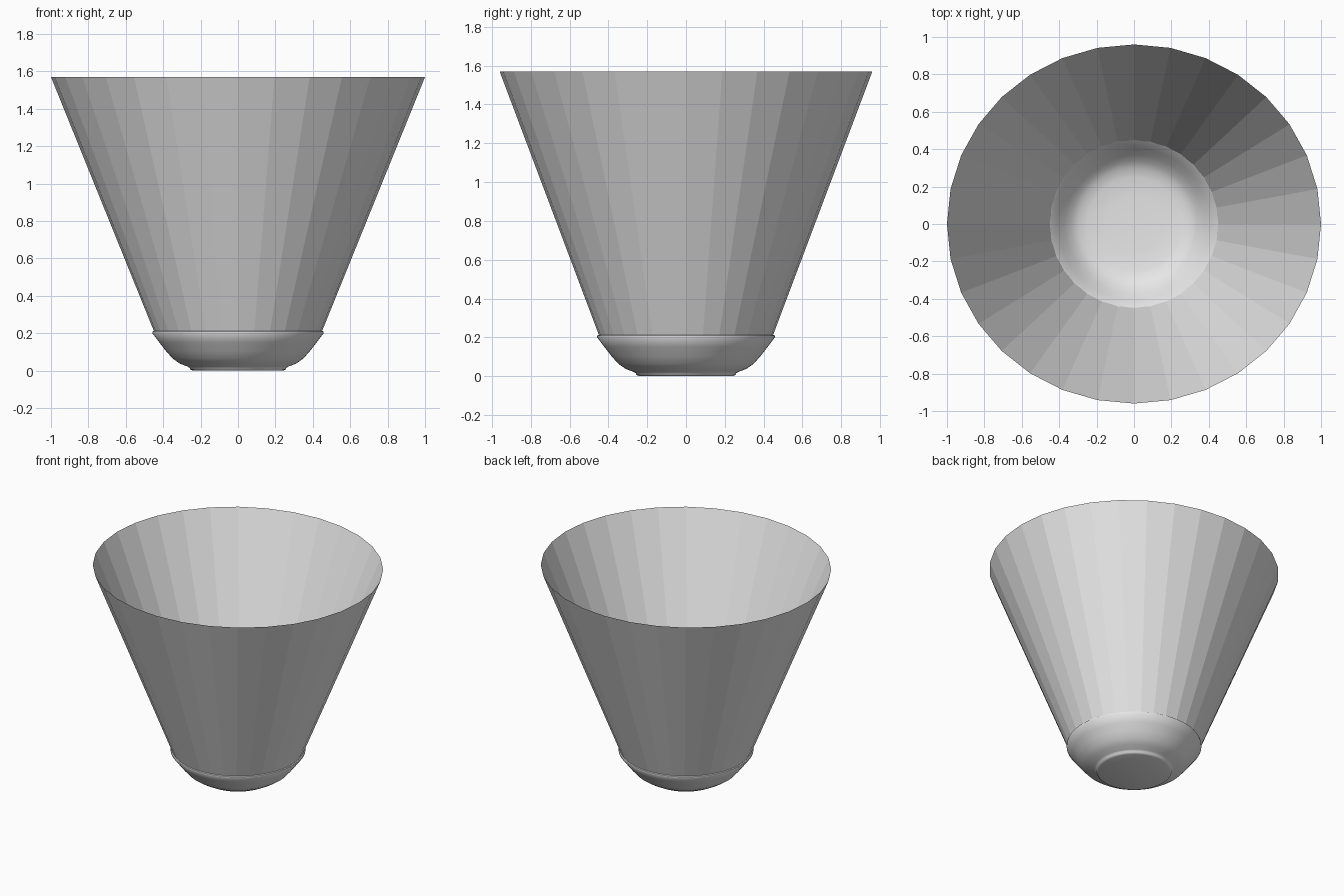
import bpy, bmesh
from math import sin, cos, pi, radians

cube = bpy.data.objects.get("Cube")
if cube:
    bpy.data.objects.remove(cube, do_unlink=True)

grey = bpy.data.materials.new("light_grey")
grey.use_nodes = True
grey.diffuse_color = (0.8, 0.8, 0.8, 1)
grey.node_tree.nodes["Principled BSDF"].inputs["Base Color"].default_value = (0.8, 0.8, 0.8, 1)


def lathe(name, rings, sides):
    """Join rings of (x radius, y radius, z); a zero radius makes a pole."""
    bm = bmesh.new()
    loops = []
    for rx, ry, z in rings:
        count = sides if rx else 1
        loops.append([bm.verts.new((rx * cos(2 * pi * i / sides),
                                    ry * sin(2 * pi * i / sides), z))
                      for i in range(count)])
    for a, b in zip(loops, loops[1:]):
        for i in range(sides):
            j = (i + 1) % sides
            corners = [a[i % len(a)], a[j % len(a)], b[j % len(b)], b[i % len(b)]]
            bm.faces.new(list(dict.fromkeys(corners)))
    mesh = bpy.data.meshes.new(name)
    bm.to_mesh(mesh)
    bm.free()
    mesh.materials.append(grey)
    obj = bpy.data.objects.new(name, mesh)
    bpy.context.collection.objects.link(obj)
    return obj


# Open faceted shade, a thin sheet that is slightly oval at the rim
lathe("flared_shade", [(0.447, 0.446, 0.205), (1.0, 0.96, 1.57)], 32)

# Smooth bowl with a small foot, outside first and then the inside
profile = [(0, 0), (0.24, 0), (0.255, 0.006), (0.258, 0.015), (0.27, 0.022),
           (0.31, 0.037), (0.35, 0.065), (0.385, 0.105), (0.42, 0.15),
           (0.458, 0.2), (0.457, 0.21), (0.45, 0.213), (0.443, 0.207),
           (0.405, 0.157), (0.37, 0.112), (0.335, 0.075), (0.3, 0.053),
           (0.25, 0.04), (0.15, 0.034), (0, 0.032)]
bowl = lathe("base_bowl", [(r, r, z) for r, z in profile], 64)
bpy.ops.object.select_all(action='DESELECT')
bowl.select_set(True)
bpy.context.view_layer.objects.active = bowl
bpy.ops.object.shade_smooth_by_angle(angle=radians(50))
